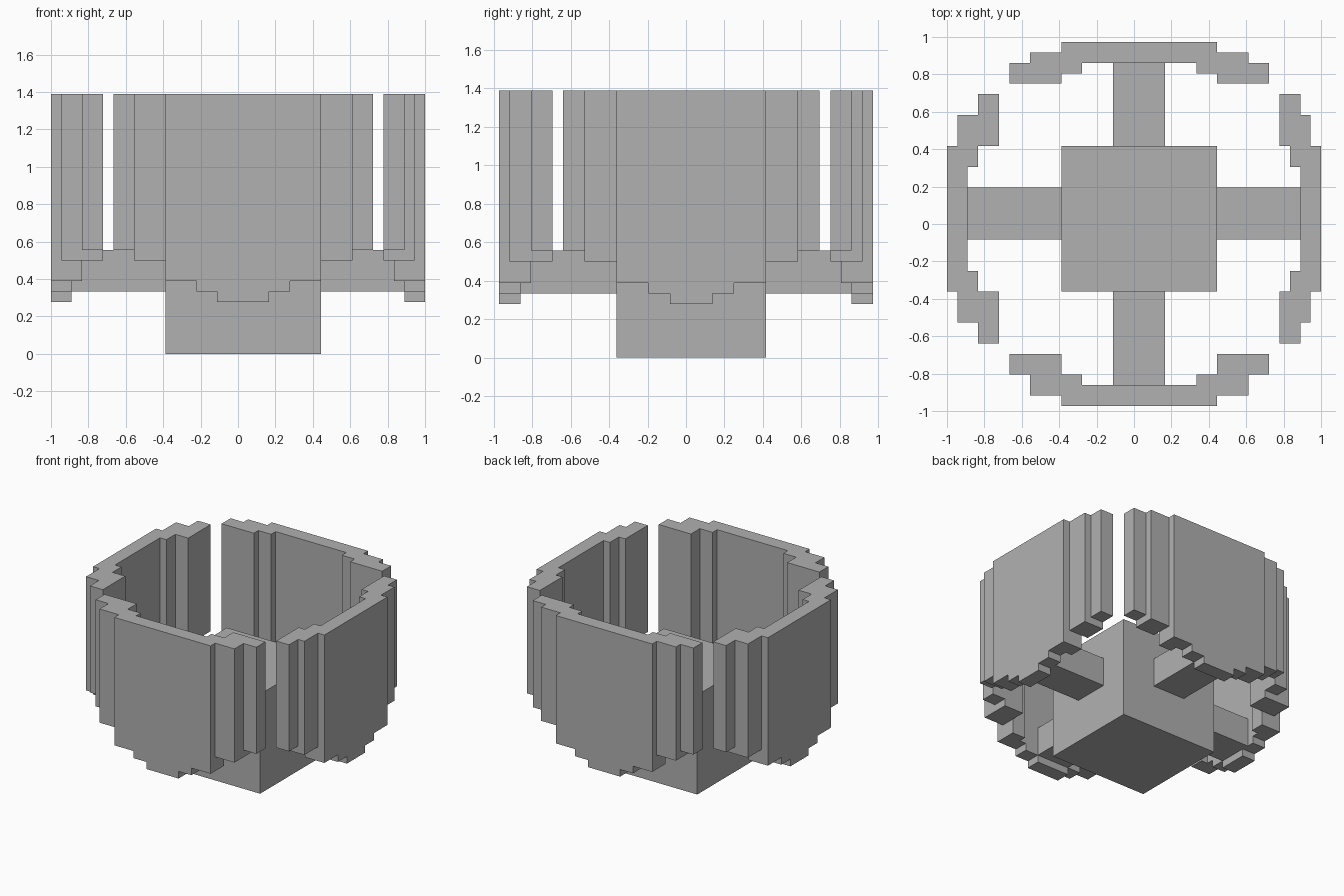
import bpy, bmesh
from mathutils import Vector
from itertools import product

U = 1 / 18                      # edge of one building block
NX, NY, TOP = 36, 35, 25        # overall size in blocks
ORIGIN = Vector((-1, -NY * U / 2, 0))

cube = bpy.data.objects.get("Cube")
if cube:
    bpy.data.objects.remove(cube, do_unlink=True)

grey = bpy.data.materials.new("plain_grey")
grey.use_nodes = True
grey.diffuse_color = (0.44, 0.44, 0.44, 1)
grey.node_tree.nodes["Principled BSDF"].inputs["Base Color"].default_value = (0.44, 0.44, 0.44, 1)


def build(name, boxes):
    """Fuse boxes ((low), (high)) into one clean outer skin."""
    cells = set()
    for lo, hi in boxes:
        cells.update(product(*(range(int(a), int(b)) for a, b in zip(lo, hi))))
    bm = bmesh.new()
    for cell in cells:
        for axis, side in product(range(3), (0, 1)):
            near = list(cell)
            near[axis] += 2 * side - 1
            if tuple(near) in cells:
                continue
            base = Vector(cell)
            base[axis] += side
            a, b = Vector((0, 0, 0)), Vector((0, 0, 0))
            a[(axis + 1) % 3] = 1
            b[(axis + 2) % 3] = 1
            ring = [base, base + a, base + a + b, base + b]
            if not side:
                ring.reverse()
            bm.faces.new([bm.verts.new(ORIGIN + p * U) for p in ring])
    bmesh.ops.remove_doubles(bm, verts=bm.verts, dist=U / 10)
    bmesh.ops.dissolve_limit(bm, angle_limit=0.01, verts=bm.verts, edges=bm.edges)
    mesh = bpy.data.meshes.new(name)
    bm.to_mesh(mesh)
    bm.free()
    mesh.materials.append(grey)
    bpy.context.collection.objects.link(bpy.data.objects.new(name, mesh))


def wall(name, along_x, far, thick):
    """Curved shell panel: u runs along the wall, d is depth from outside."""
    mid, half = (18.5, 7.5) if along_x else (18, 7)
    size = NY if along_x else NX
    # u range, depth range, underside height
    parts = [(mid - w, mid + w, 0, 2, z)
             for w, z in ((half, 7), (half - 3, 6), (half - 5, 5))]
    for s in (-1, 1):
        for w0, w1, d0, d1, z in ((half - 2, half, 0, 3, 7),
                                  (half, half + 3, 1, thick, 9),
                                  (half + 3, half + 5, thick - 2, thick, 10)):
            u0, u1 = sorted((mid + s * w0, mid + s * w1))
            parts.append((u0, u1, d0, d1, z))
    boxes = []
    for u0, u1, d0, d1, z in parts:
        if far:
            d0, d1 = size - d1, size - d0
        if along_x:
            boxes.append(((u0, d0, z), (u1, d1, TOP)))
        else:
            boxes.append(((d0, u0, z), (d1, u1, TOP)))
    build(name, boxes)


# Four shell panels
wall("front_wall", True, False, 5)
wall("back_wall", True, True, 4)
wall("right_wall", False, False, 5)
wall("left_wall", False, True, 4)

# Central block and the arms that carry the panels
build("center_block", [((11, 11, 0), (26, 25, 14))])
build("front_arm", [((16, 2, 6), (21, 11, 10))])
build("back_arm", [((16, 25, 6), (21, 33, 10))])
build("right_arm", [((2, 16, 6), (11, 21, 10))])
build("left_arm", [((26, 16, 6), (34, 21, 10))])
